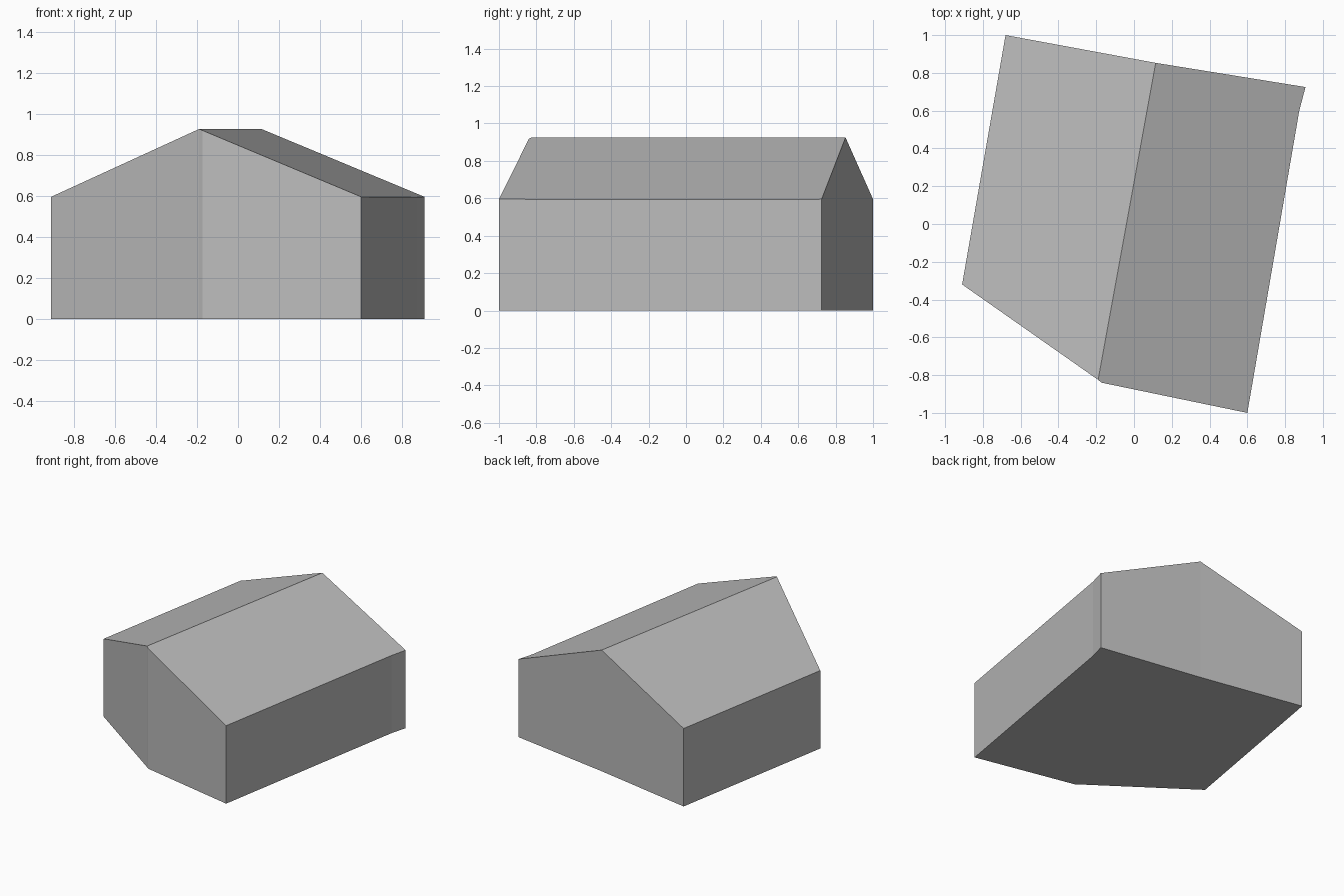
import bpy
import bmesh

cube = bpy.data.objects.get("Cube")
if cube:
    bpy.data.objects.remove(cube, do_unlink=True)

grey = bpy.data.materials.new("plain grey")
grey.use_nodes = True
colour = (0.5, 0.5, 0.5, 1)
grey.diffuse_color = colour
grey.node_tree.nodes["Principled BSDF"].inputs["Base Color"].default_value = colour

EAVE, RIDGE = 0.595, 0.925

# Footprint corners, counter-clockwise from above, with the wall height at each
corners = [
    (-0.91, -0.32, EAVE),        # left eave, front
    (-0.19, -0.825, RIDGE),      # front gable peak
    (-0.172, -0.84, RIDGE - 0.007),
    (0.6, -1.0, EAVE),           # right eave, front
    (0.875, 0.6, EAVE - 0.002),
    (0.908, 0.725, EAVE),        # right eave, back
    (0.115, 0.853, RIDGE),       # back gable peak
    (-0.68, 1.0, EAVE),          # left eave, back
]
FRONT_PEAK, BACK_PEAK = 1, 6


def make_object(name, faces):
    """Build a flat-shaded object from lists of corner positions."""
    bm = bmesh.new()
    for face in faces:
        bm.faces.new([bm.verts.new(p) for p in face])
    bmesh.ops.remove_doubles(bm, verts=bm.verts, dist=0.0001)
    mesh = bpy.data.meshes.new(name)
    bm.to_mesh(mesh)
    bm.free()
    mesh.materials.append(grey)
    obj = bpy.data.objects.new(name, mesh)
    bpy.context.collection.objects.link(obj)
    return obj


# Walls rise from the footprint to the roof line, closed below by the floor
base = [(x, y, 0) for x, y, z in corners]
walls = [base[::-1]]
for i in range(len(corners)):
    j = (i + 1) % len(corners)
    walls.append([base[i], base[j], corners[j], corners[i]])
make_object("walls", walls)

# Two roof slopes meet along the ridge
right_slope = corners[FRONT_PEAK:BACK_PEAK + 1]
left_slope = corners[BACK_PEAK:] + corners[:FRONT_PEAK + 1]
make_object("roof", [right_slope, left_slope])
